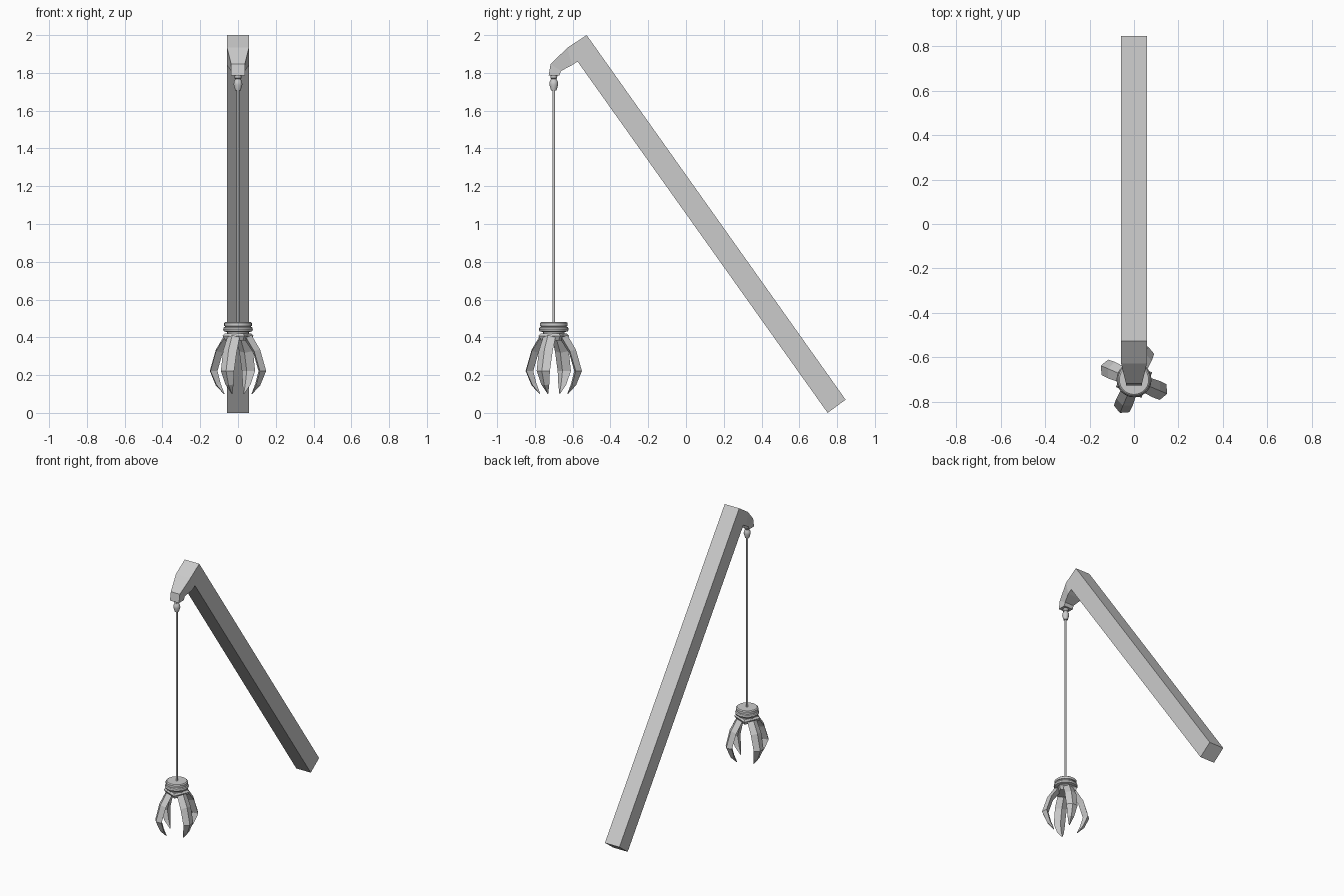
import bpy, bmesh
from math import cos, sin, pi, radians

if "Cube" in bpy.data.objects:
    bpy.data.objects.remove(bpy.data.objects["Cube"])

HANG_Y = -0.70  # the cable hangs here


def finish(name, bm, smooth=False):
    bmesh.ops.remove_doubles(bm, verts=bm.verts, dist=1e-5)
    bmesh.ops.recalc_face_normals(bm, faces=bm.faces)
    me = bpy.data.meshes.new(name)
    bm.to_mesh(me)
    bm.free()
    ob = bpy.data.objects.new(name, me)
    bpy.context.collection.objects.link(ob)
    if smooth:
        bpy.ops.object.select_all(action='DESELECT')
        ob.select_set(True)
        bpy.context.view_layer.objects.active = ob
        bpy.ops.object.shade_smooth_by_angle(angle=radians(40))
    return ob


def loft(bm, rings):
    """Skin a list of equal-sized point rings and cap both ends."""
    vs = [[bm.verts.new(p) for p in r] for r in rings]
    n = len(vs[0])
    for a, b in zip(vs, vs[1:]):
        for i in range(n):
            j = (i + 1) % n
            bm.faces.new((a[i], a[j], b[j], b[i]))
    bm.faces.new(vs[0])
    bm.faces.new(vs[-1])


def lathe(name, profile, seg=20):
    bm = bmesh.new()
    loft(bm, [[(r * cos(2 * pi * i / seg), HANG_Y + r * sin(2 * pi * i / seg), z)
               for i in range(seg)] for r, z in profile])
    return finish(name, bm, True)


# Slanted boom with a tapered, bent head: upper y,z / lower y,z / half width
stations = [((0.845, 0.07), (0.75, 0.0), 0.058),
            ((-0.526, 2.0), (-0.574, 1.86), 0.058),
            ((-0.627, 1.934), (-0.605, 1.84), 0.058),
            ((-0.717, 1.846), (-0.662, 1.81), 0.036),
            ((-0.727, 1.786), (-0.67, 1.786), 0.036)]
bm = bmesh.new()
loft(bm, [[(-w, *u), (w, *u), (w, *l), (-w, *l)] for u, l, w in stations])
finish("boom", bm)

# Cable and its upper socket
lathe("cable_socket", [(0.019, 1.795), (0.018, 1.772), (0.014, 1.768),
                       (0.022, 1.752), (0.023, 1.737), (0.014, 1.706)], 12)
lathe("cable", [(0.007, 1.72), (0.007, 0.47)], 10)

# Grooved hub at the lower end of the cable
lathe("hub", [(0.066, 0.482), (0.073, 0.476), (0.073, 0.460), (0.066, 0.457),
              (0.075, 0.453), (0.079, 0.443), (0.075, 0.432), (0.056, 0.427),
              (0.056, 0.405)], 24)

# Four ridged claws around a square plate
# per section: outer r,z / inner r,z / half width
claw = [((0.078, 0.412), (0.040, 0.385), 0.036),
        ((0.127, 0.335), (0.088, 0.318), 0.040),
        ((0.162, 0.222), (0.118, 0.222), 0.038),
        ((0.128, 0.146), (0.100, 0.156), 0.023),
        ((0.082, 0.100), (0.078, 0.102), 0.002)]
for k in range(4):
    a = radians(-23 + 90 * k)

    def place(r, t, z):
        return (r * cos(a) - t * sin(a), HANG_Y + r * sin(a) + t * cos(a), z)

    rings = []
    for (ro, zo), (ri, zi), w in claw:
        rm, zm = ro * 0.55 + ri * 0.45, zo * 0.55 + zi * 0.45
        rings.append([place(ro, 0, zo), place(rm, w, zm),
                      place(ri, 0, zi), place(rm, -w, zm)])
    bm = bmesh.new()
    loft(bm, rings)
    finish(f"claw_{k + 1}", bm)

bm = bmesh.new()
loft(bm, [[(r * cos(radians(22 + 90 * k)), HANG_Y + r * sin(radians(22 + 90 * k)), z)
           for k in range(4)] for r, z in [(0.075, 0.420), (0.088, 0.408), (0.070, 0.383)]])
finish("claw_plate", bm)
